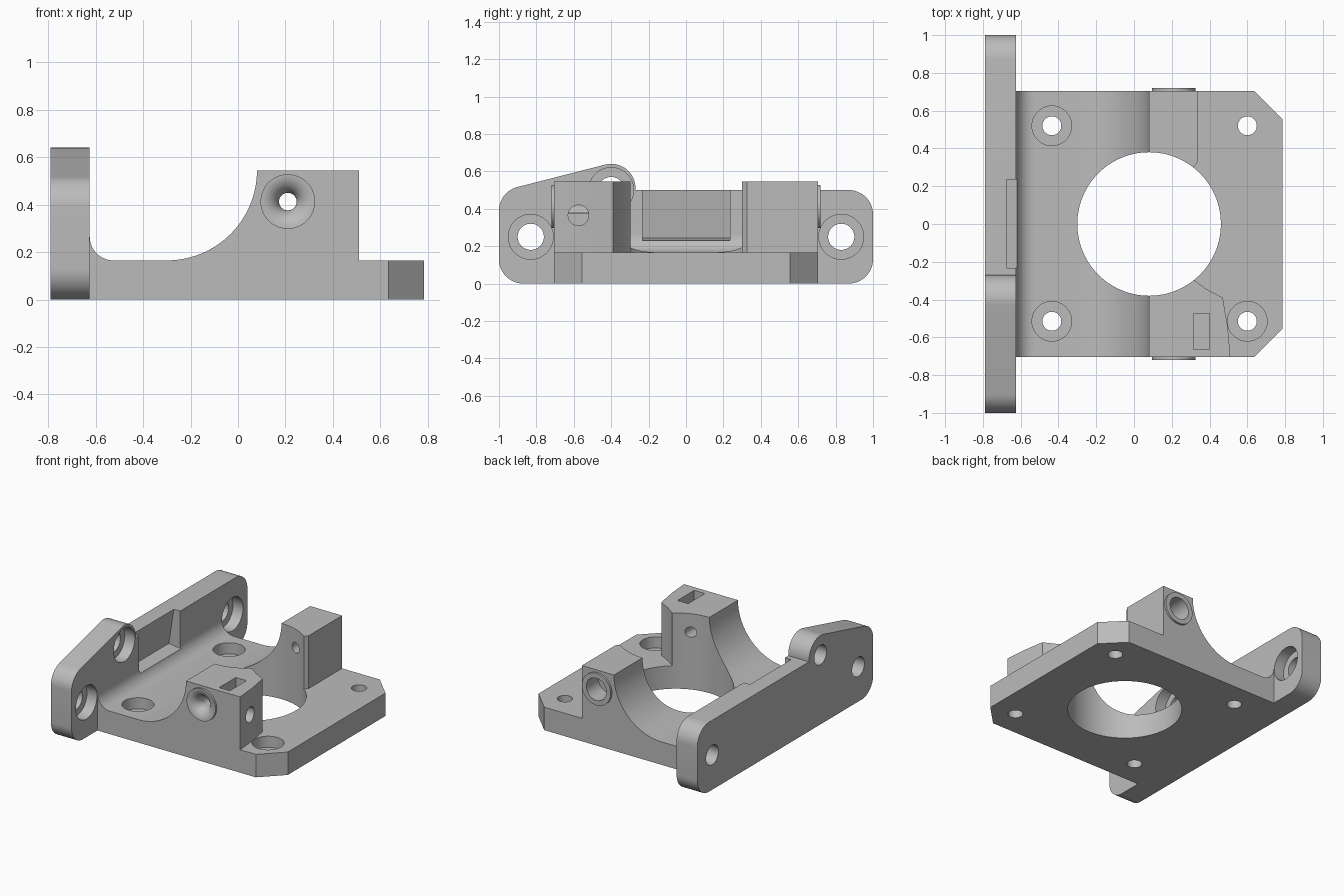
import bpy, bmesh
from math import cos, sin, radians

cube = bpy.data.objects.get("Cube")
if cube:
    bpy.data.objects.remove(cube, do_unlink=True)

grey = bpy.data.materials.new("plain_grey")
grey.use_nodes = True
COLOUR = (0.5, 0.5, 0.5, 1)
grey.diffuse_color = COLOUR
grey.node_tree.nodes["Principled BSDF"].inputs["Base Color"].default_value = COLOUR

PLACE = {"x": lambda a, b, t: (t, a, b),
         "y": lambda a, b, t: (a, t, b),
         "z": lambda a, b, t: (a, b, t)}


def arc(ca, cb, r, start, end, n=12):
    angles = [radians(start + (end - start) * i / n) for i in range(n + 1)]
    return [(ca + r * cos(a), cb + r * sin(a)) for a in angles]


def solid(name, rings, axis):
    """Closed solid through a stack of (outline, offset) rings."""
    bm = bmesh.new()
    loops = [[bm.verts.new(PLACE[axis](a, b, t)) for a, b in pts] for pts, t in rings]
    bm.faces.new(loops[0])
    bm.faces.new(loops[-1])
    for low, high in zip(loops, loops[1:]):
        for i in range(len(low)):
            j = (i + 1) % len(low)
            bm.faces.new((low[i], low[j], high[j], high[i]))
    bmesh.ops.recalc_face_normals(bm, faces=bm.faces)
    mesh = bpy.data.meshes.new(name)
    bm.to_mesh(mesh)
    bm.free()
    mesh.materials.append(grey)
    obj = bpy.data.objects.new(name, mesh)
    bpy.context.collection.objects.link(obj)
    return obj


def prism(name, pts, axis, t0, t1):
    return solid(name, [(pts, t0), (pts, t1)], axis)


def circle(a, b, r, n=48):
    return arc(a, b, r, 0, 360, n)[:-1]


def rod(name, a, b, r, axis, t0, t1, n=48):
    return prism(name, circle(a, b, r, n), axis, t0, t1)


def rect(a0, b0, a1, b1):
    return [(a0, b0), (a1, b0), (a1, b1), (a0, b1)]


def combine(target, tool, operation="DIFFERENCE"):
    mod = target.modifiers.new(operation.lower(), "BOOLEAN")
    mod.operation = operation
    mod.solver = "EXACT"
    mod.object = tool
    bpy.context.view_layer.objects.active = target
    bpy.ops.object.modifier_apply(modifier=mod.name)
    bpy.data.objects.remove(tool, do_unlink=True)


# Base with the fillet at the side plate and the big concave sweep up to the towers
outline = [(-0.7, 0), (0.785, 0), (0.785, 0.545)]
outline += arc(-0.3, 0.545, 0.38, 0, -90, 32)
outline += arc(-0.525, 0.265, 0.1, 270, 180, 14) + [(-0.7, 0.265)]
bracket = prism("mounting_bracket", outline, "y", -0.705, 0.705)

# Space cleared beside the two towers
clear = [(0.516, -0.75), (0.51, -0.705), (0.497, -0.55), (0.47, -0.39), (0.385, -0.345),
         (0.315, -0.295), (0.2, -0.2), (0.2, 0.2), (0.315, 0.3), (0.335, 0.325),
         (0.335, 0.75), (1, 0.75), (1, -0.75)]
combine(bracket, prism("tower_clearance", clear, "z", 0.165, 0.8))

# Chamfered base corners
for s in (-1, 1):
    corner = [(0.635, s * 0.705), (0.785, s * 0.555), (0.985, s * 0.555),
              (0.985, s * 0.905), (0.635, s * 0.905)]
    combine(bracket, prism("corner_cut", corner, "z", -0.1, 0.3))

# Upright side plate with rounded corners and a raised lug
plate = arc(-0.87, 0.13, 0.13, 180, 270) + arc(0.87, 0.13, 0.13, 270, 360)
plate += arc(0.87, 0.37, 0.13, 0, 90) + [(-0.27, 0.5)]
plate += arc(-0.4, 0.51, 0.13, 0, 104, 16) + arc(-0.87, 0.39, 0.13, 104, 180)
combine(bracket, prism("side_plate", plate, "x", -0.79, -0.625), "UNION")

# Raised bosses on the outer tower faces
for s in (-1, 1):
    combine(bracket, rod("boss", 0.21, 0.413, 0.115, "y", s * 0.6, s * 0.72), "UNION")

# Large central opening
combine(bracket, rod("centre_opening", 0.08, 0, 0.38, "z", -0.1, 0.8, 96))

# Base screw holes, three of them counterbored
for x, y, sunk in ((-0.435, 0.52, True), (-0.435, -0.515, True),
                   (0.6, -0.515, True), (0.6, 0.52, False)):
    combine(bracket, rod("base_hole", x, y, 0.05, "z", -0.1, 0.4))
    if sunk:
        combine(bracket, rod("base_counterbore", x, y, 0.105, "z", 0.085, 0.4))

# Side plate screw holes with counterbores
for y, z in ((-0.83, 0.25), (0.83, 0.25), (-0.4, 0.5)):
    combine(bracket, rod("plate_hole", y, z, 0.07, "x", -0.9, -0.5))
    combine(bracket, rod("plate_counterbore", y, z, 0.12, "x", -0.705, -0.5))

# Undercut pocket in the side plate
pocket = [(-0.6, 0.228), (-0.715, 0.243), (-0.675, 0.5), (-0.66, 0.6), (-0.6, 0.6)]
combine(bracket, prism("plate_pocket", pocket, "y", -0.232, 0.235))

# Cross bore through both towers, flared at the front and counterbored at the back
combine(bracket, rod("cross_bore", 0.21, 0.413, 0.037, "y", -0.9, 0.9))
flare = [(circle(0.21, 0.413, 0.112), -0.76)]
for r, d in arc(0.115, 0.078, 0.078, 268, 180, 14):
    flare.append((circle(0.21, 0.413, r), -0.72 + d))
combine(bracket, solid("flare", flare, "y"))
combine(bracket, rod("back_counterbore", 0.21, 0.413, 0.08, "y", 0.58, 0.9))

# Nut slot and clamp screw hole in the front tower
combine(bracket, prism("nut_slot", rect(0.315, -0.665, 0.4, -0.475), "z", 0.27, 0.8))
combine(bracket, rod("clamp_hole", -0.575, 0.365, 0.055, "x", 0.22, 0.8))

# Smooth curved walls, crisp edges
bpy.ops.object.select_all(action="DESELECT")
bracket.select_set(True)
bpy.context.view_layer.objects.active = bracket
bpy.ops.object.shade_smooth_by_angle(angle=radians(25))
